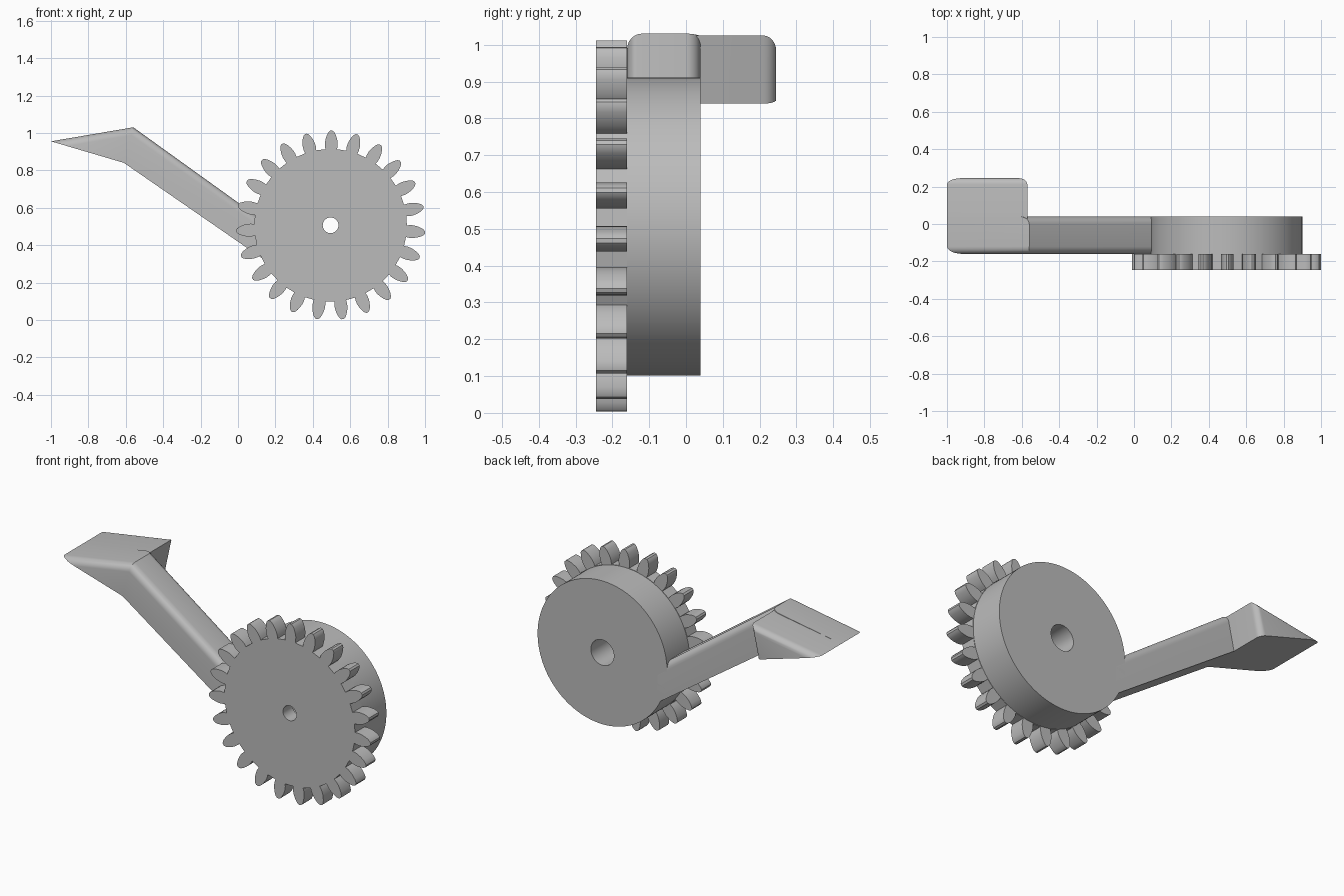
import bpy, bmesh, math

if "Cube" in bpy.data.objects:
    bpy.data.objects.remove(bpy.data.objects["Cube"], do_unlink=True)

grey = bpy.data.materials.new("plain grey")
grey.use_nodes = True
grey.diffuse_color = (0.5, 0.5, 0.5, 1)
grey.node_tree.nodes["Principled BSDF"].inputs["Base Color"].default_value = (0.5, 0.5, 0.5, 1)

CX, CZ = 0.495, 0.506      # shared axis of gear and disc


def polar(radius, angle):
    return CX + radius * math.cos(angle), CZ + radius * math.sin(angle)


def circle(radius, count):
    return [polar(radius, math.tau * i / count) for i in range(count)]


def prism(name, y0, y1, outline, hole=None, rounded=(), radius=0.04):
    """Extrude an xz outline along y. rounded lists (corner, corner, y) rims to fillet."""
    bm = bmesh.new()
    rings = []
    for loop in filter(None, (outline, hole)):
        verts = [bm.verts.new((x, y0, z)) for x, z in loop]
        rings.append(verts)
        if hole:
            for a, b in zip(verts, verts[1:] + verts[:1]):
                bm.edges.new((a, b))
    if hole:
        bmesh.ops.triangle_fill(bm, edges=bm.edges[:], use_beauty=True)
    else:
        bm.faces.new(rings[0])
    copy = bmesh.ops.duplicate(bm, geom=bm.verts[:] + bm.edges[:] + bm.faces[:])
    twin = copy["vert_map"]
    for ring in rings:
        for v in ring:
            twin[v].co.y = y1
        for a, b in zip(ring, ring[1:] + ring[:1]):
            bm.faces.new((a, b, twin[b], twin[a]))
    bmesh.ops.recalc_face_normals(bm, faces=bm.faces[:])

    # Fillet the chosen rims
    edges = []
    for a, b, side in rounded:
        pair = [rings[0][a], rings[0][b]]
        if side == "back":
            pair = [twin[v] for v in pair]
        edges.append(bm.edges.get(pair))
    if edges:
        bmesh.ops.bevel(bm, geom=edges, offset=radius, segments=6, profile=0.5,
                        affect='EDGES', clamp_overlap=True)

    mesh = bpy.data.meshes.new(name)
    bm.to_mesh(mesh)
    bm.free()
    mesh.materials.append(grey)
    obj = bpy.data.objects.new(name, mesh)
    bpy.context.collection.objects.link(obj)
    bpy.ops.object.select_all(action='DESELECT')
    obj.select_set(True)
    bpy.context.view_layer.objects.active = obj
    bpy.ops.object.shade_smooth_by_angle(angle=math.radians(30))
    return obj


# Gear: each tooth is a mirrored flank of (radius, half width)
TEETH = 23
flank = [(0.408, 0.031), (0.425, 0.034), (0.445, 0.034), (0.465, 0.030),
         (0.485, 0.023), (0.499, 0.015), (0.506, 0.006)]
gear_outline = []
for t in range(TEETH):
    middle = math.radians(89.5) + math.tau * t / TEETH
    for r, w in flank:
        gear_outline.append(polar(r, middle - w / r))
    for r, w in reversed(flank):
        gear_outline.append(polar(r, middle + w / r))
prism("gear", -0.245, -0.16, gear_outline, circle(0.042, 48))

# Thick disc behind the gear, with a wider bore
prism("hub_disc", -0.16, 0.04, circle(0.405, 128), circle(0.072, 48))

# Lever arm with a pointed end, rounded along its upper rims
TIP, HEEL = (-1.0, 0.955), (-0.61, 0.84)
prism("lever_arm", -0.16, 0.04,
      [TIP, (-0.56, 1.03), (0.15, 0.52), (0.15, 0.315), HEEL],
      rounded=[(0, 1, "front"), (1, 2, "front"), (1, 2, "back")])

# Wedge pedal widening the pointed end toward the back
prism("wedge_pedal", 0.0, 0.245, [TIP, (-0.57, 1.025), HEEL],
      rounded=[(0, 1, "back"), (1, 2, "back")], radius=0.035)
